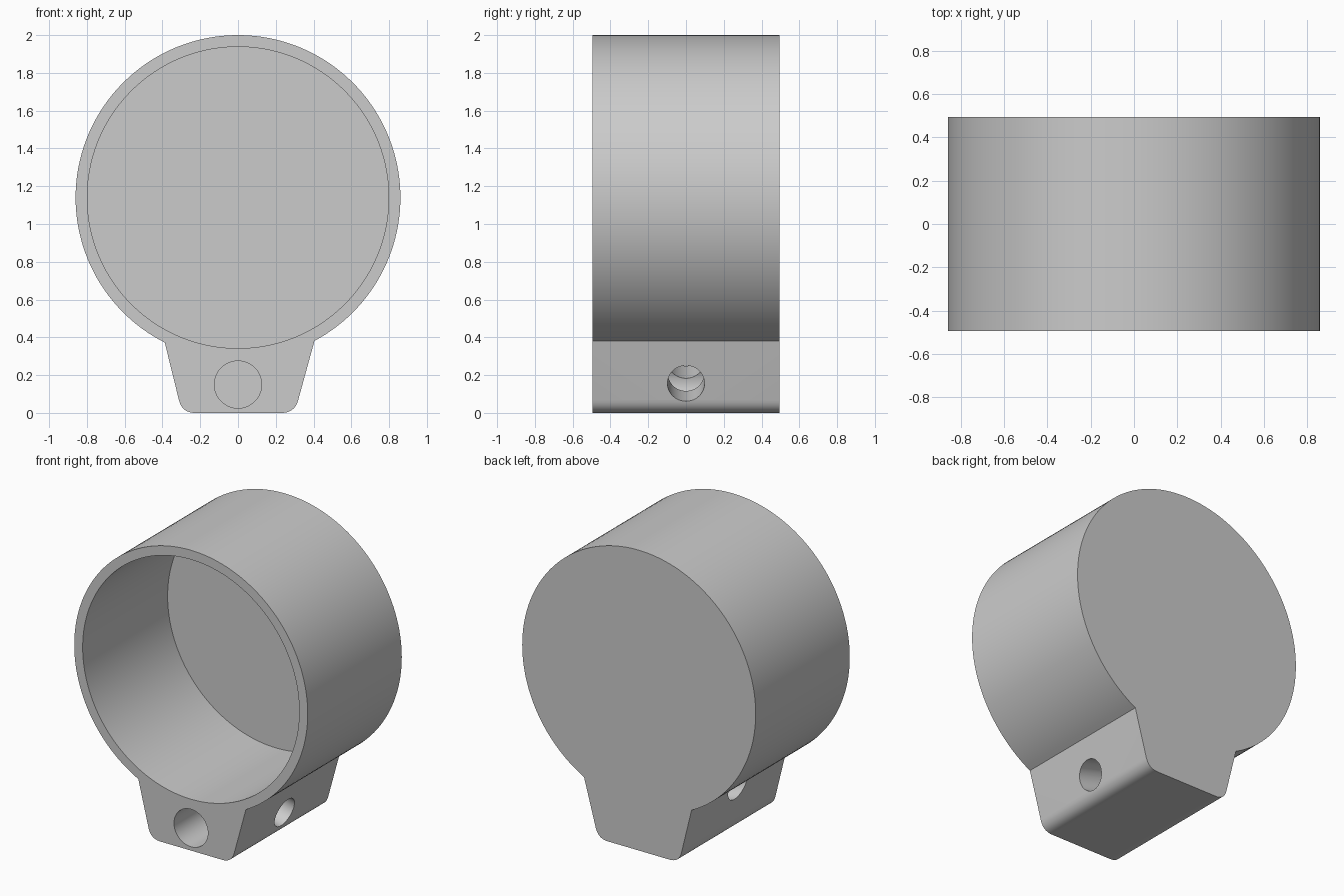
import bpy, bmesh
from math import sin, cos, atan2, radians, pi
from mathutils import Vector, Matrix

RADIUS, BORE, AXIS_Z = 0.86, 0.798, 1.14
HALF = 0.495            # half depth of the housing
BACK_WALL = 0.096
SEGS = 128

old = bpy.data.objects.get("Cube")
if old:
    bpy.data.objects.remove(old, do_unlink=True)

grey = bpy.data.materials.new("plain_grey")
grey.use_nodes = True
grey.diffuse_color = (0.6, 0.6, 0.6, 1)
grey.node_tree.nodes["Principled BSDF"].inputs["Base Color"].default_value = (0.6, 0.6, 0.6, 1)


def finish(name, bm):
    bmesh.ops.recalc_face_normals(bm, faces=bm.faces)
    mesh = bpy.data.meshes.new(name)
    bm.to_mesh(mesh)
    bm.free()
    mesh.materials.append(grey)
    obj = bpy.data.objects.new(name, mesh)
    bpy.context.collection.objects.link(obj)
    return obj


def rod(name, start, end, radius, segs=64):
    """Closed cylinder between two points."""
    start, end = Vector(start), Vector(end)
    axis = end - start
    turn = axis.to_track_quat('Z', 'Y').to_matrix().to_4x4()
    bm = bmesh.new()
    bmesh.ops.create_cone(bm, cap_ends=True, segments=segs, radius1=radius, radius2=radius,
                          depth=axis.length,
                          matrix=Matrix.Translation((start + end) / 2) @ turn)
    return finish(name, bm)


def cut(target, cutter):
    """Subtract the cutter and throw it away."""
    mod = target.modifiers.new("cut", 'BOOLEAN')
    mod.operation, mod.solver, mod.object = 'DIFFERENCE', 'EXACT', cutter
    bpy.context.view_layer.update()
    with bpy.context.temp_override(object=target, active_object=target):
        bpy.ops.object.modifier_apply(modifier=mod.name)
    bpy.data.objects.remove(cutter, do_unlink=True)


def fillet(corner, before, after, size, steps=10):
    """Rounded corner as a quadratic blend between two trimmed edges."""
    c = Vector(corner)
    a = c + (Vector(before) - c).normalized() * size
    b = c + (Vector(after) - c).normalized() * size
    return [a * (1 - t) ** 2 + c * 2 * t * (1 - t) + b * t * t
            for t in (i / steps for i in range(steps + 1))]


# Outline: round housing joined to a tapered foot with rounded lower corners
right_top, left_top = (0.405, 0.381), (-0.388, 0.372)
right_low, left_low = (0.3, 0.0), (-0.296, 0.0)
a0 = atan2(right_top[1] - AXIS_Z, right_top[0])
a1 = atan2(left_top[1] - AXIS_Z, left_top[0]) + 2 * pi
outline = [(RADIUS * cos(a), AXIS_Z + RADIUS * sin(a))
           for a in (a0 + (a1 - a0) * i / SEGS for i in range(SEGS + 1))]
outline += fillet(left_low, left_top, right_low, 0.07)
outline += fillet(right_low, left_low, right_top, 0.07)

bm = bmesh.new()
face = bm.faces.new([bm.verts.new((x, -HALF, z)) for x, z in outline])
side = bmesh.ops.extrude_face_region(bm, geom=[face])
bmesh.ops.translate(bm, vec=(0, 2 * HALF, 0),
                    verts=[g for g in side["geom"] if isinstance(g, bmesh.types.BMVert)])
body = finish("housing_with_foot", bm)

# Open cavity at the front, closed at the back
cut(body, rod("cavity_cutter", (0, -1, AXIS_Z), (0, HALF - BACK_WALL, AXIS_Z), BORE, 160))

# Blind hole in the front of the foot
cut(body, rod("front_hole_cutter", (0, -1, 0.15), (0, HALF - BACK_WALL, 0.15), 0.125))

# Slanted cross hole through the foot, stopping at the round housing
tilt = radians(15.5)
entry = Vector((0.34, 0, 0.157))
inward = Vector((-cos(tilt), 0, sin(tilt)))
cross = rod("cross_hole_cutter", entry - inward * 0.2, entry + inward * 0.95, 0.098)
cut(cross, rod("housing_guard", (0, -1, AXIS_Z), (0, 1, AXIS_Z), RADIUS, 256))
cut(body, cross)

# Smooth curved walls, sharp rims
bpy.ops.object.select_all(action='DESELECT')
body.select_set(True)
bpy.context.view_layer.objects.active = body
bpy.ops.object.shade_smooth_by_angle(angle=radians(30))
